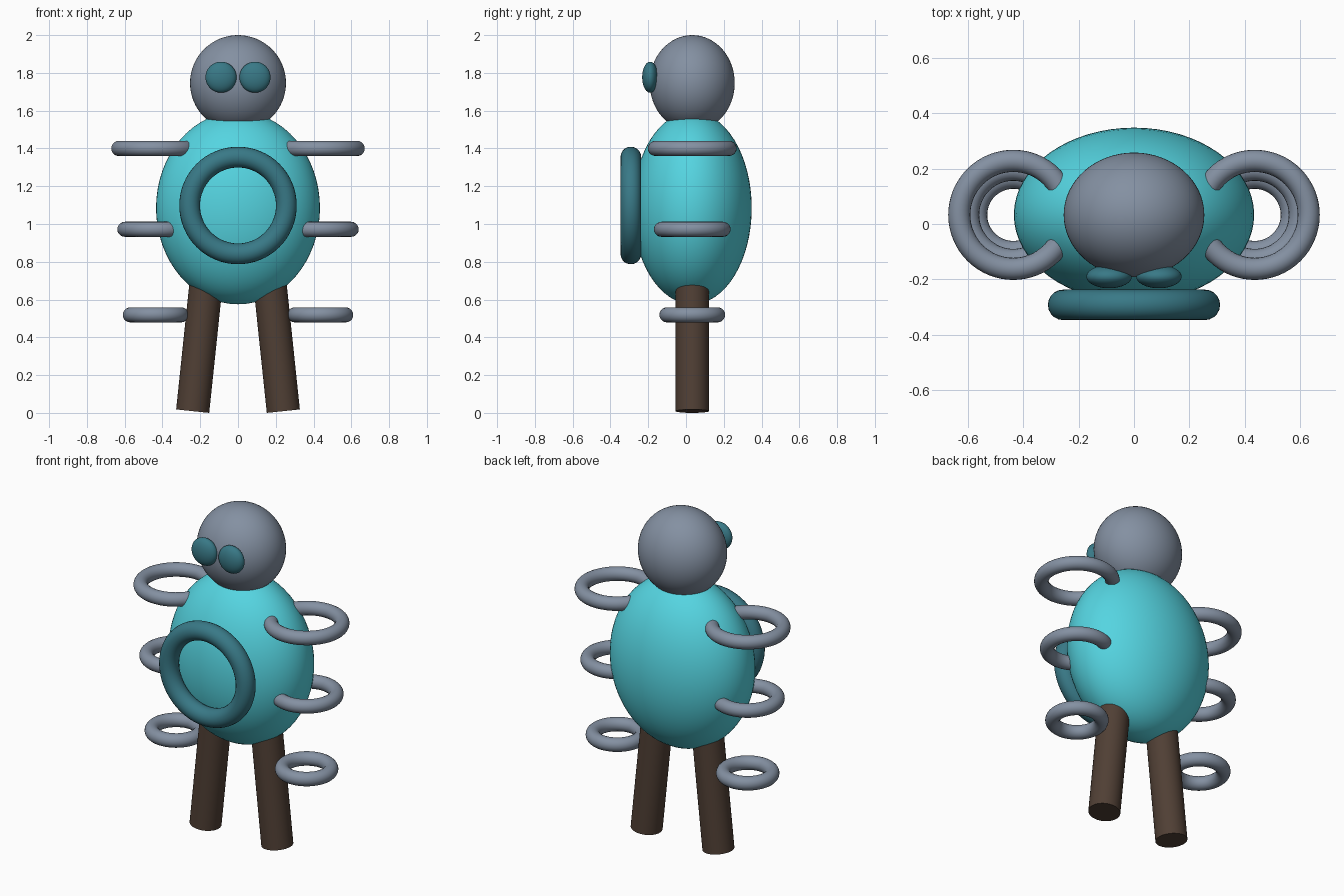
import bpy
from math import radians, sin, cos

if "Cube" in bpy.data.objects:
    bpy.data.objects.remove(bpy.data.objects["Cube"])

CY = 0.033  # depth centre of body, head and limbs


def material(name, rgb):
    m = bpy.data.materials.new(name)
    m.diffuse_color = (*rgb, 1)
    m.use_nodes = True
    m.node_tree.nodes["Principled BSDF"].inputs["Base Color"].default_value = m.diffuse_color
    return m


CYAN = material("cyan", (0.09, 0.66, 0.75))
TEAL = material("teal", (0.04, 0.19, 0.24))
SLATE = material("slate", (0.23, 0.28, 0.36))
BROWN = material("brown", (0.08, 0.05, 0.035))


def finish(name, mat):
    ob = bpy.context.object
    ob.name = name
    ob.data.materials.append(mat)
    bpy.ops.object.transform_apply(location=False, rotation=False, scale=True)
    bpy.ops.object.shade_smooth_by_angle(angle=radians(40))
    return ob


def ellipsoid(name, loc, radii, mat):
    bpy.ops.mesh.primitive_uv_sphere_add(segments=64, ring_count=32, radius=1, location=loc)
    bpy.context.object.scale = radii
    return finish(name, mat)


def ring(name, loc, major, minor, mat, rot=(0, 0, 0)):
    bpy.ops.mesh.primitive_torus_add(location=loc, rotation=rot, major_radius=major,
                                     minor_radius=minor, major_segments=64, minor_segments=20)
    return finish(name, mat)


# Body, head and belly ring
ellipsoid("body", (0, CY, 1.085), (0.434, 0.315, 0.51), CYAN)
ellipsoid("head", (0, CY, 1.746), (0.254, 0.225, 0.254), SLATE)
ring("belly_ring", (0, -0.292, 1.098), 0.256, 0.055, TEAL, (radians(90), 0, 0))

LEG_R, LEG_LEN, TILT = 0.088, 0.72, radians(6)
for side, s in (("left", 1), ("right", -1)):
    # Eyes
    ellipsoid(f"{side}_eye", (s * 0.09, -0.19, 1.777), (0.082, 0.042, 0.082), TEAL)

    # Side loops, shrinking downwards
    for level, z, major in (("upper", 1.40, 0.195), ("middle", 0.972, 0.163), ("lower", 0.519, 0.134)):
        ring(f"{side}_{level}_loop", (s * 0.436, CY, z), major, 0.04, SLATE)

    # Splayed legs
    half = LEG_LEN / 2
    x = 0.24 - half * sin(TILT)
    z = LEG_R * sin(TILT) + half * cos(TILT)
    bpy.ops.mesh.primitive_cylinder_add(vertices=48, radius=LEG_R, depth=LEG_LEN,
                                        location=(s * x, CY, z), rotation=(0, -s * TILT, 0))
    finish(f"{side}_leg", BROWN)
